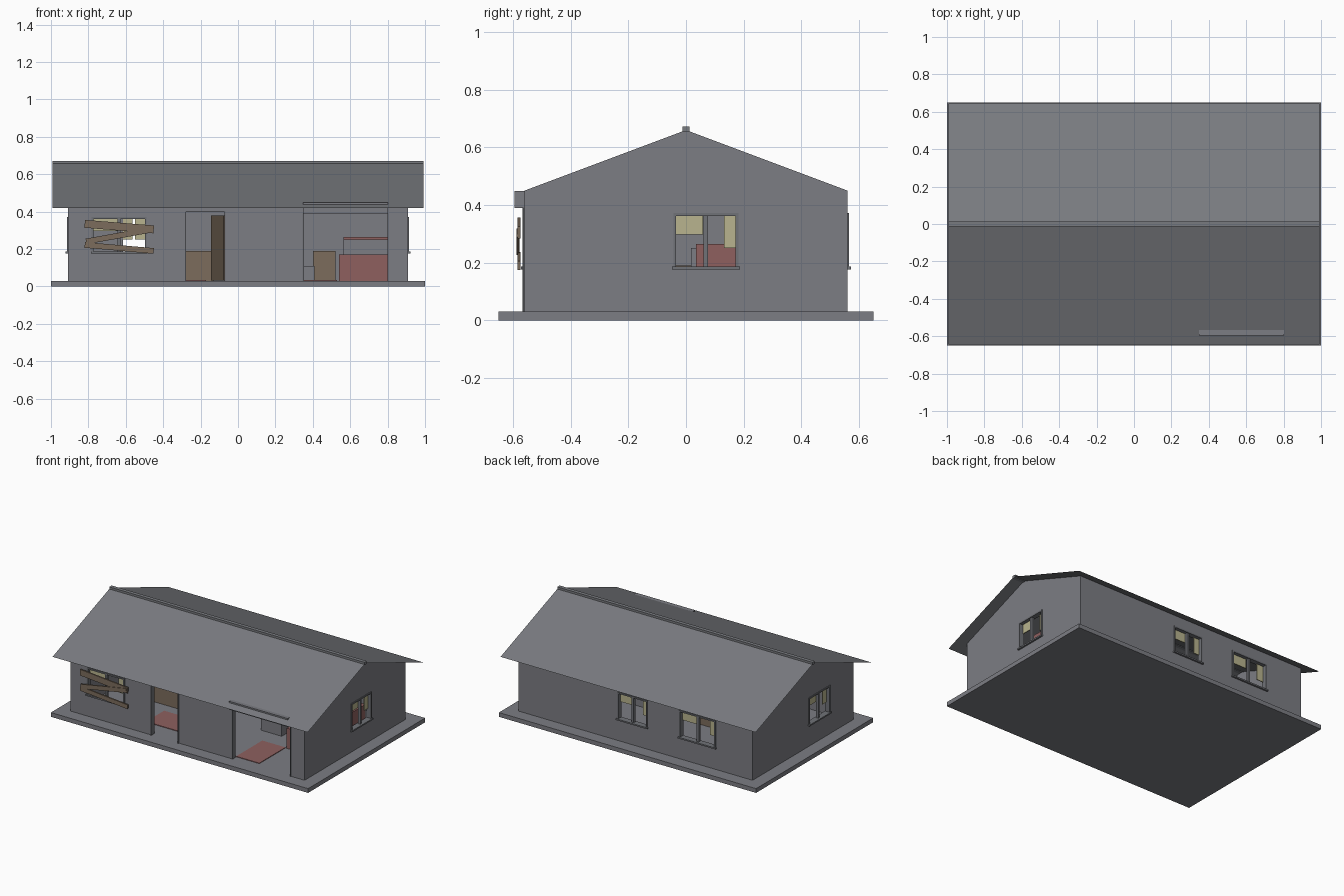
import bpy, bmesh, math
from mathutils import Matrix, Vector

if "Cube" in bpy.data.objects:
    bpy.data.objects.remove(bpy.data.objects["Cube"])


def material(name, r, g, b):
    m = bpy.data.materials.new(name)
    lin = [((c / 255 + 0.055) / 1.055) ** 2.4 for c in (r, g, b)]
    m.diffuse_color = (*lin, 1)
    m.use_nodes = True
    m.node_tree.nodes["Principled BSDF"].inputs["Base Color"].default_value = m.diffuse_color
    return m


GRAY = material("wall_gray", 124, 125, 131)
ROOF = material("roof_gray", 121, 123, 128)
TRIM = material("trim_gray", 112, 114, 119)
WOOD = material("wood_brown", 124, 108, 92)
DARK = material("door_brown", 108, 93, 78)
RED = material("faded_red", 142, 96, 95)
CLOTH = material("curtain_yellow", 184, 180, 142)


def mesh_object(name, bm, mat):
    me = bpy.data.meshes.new(name)
    bmesh.ops.recalc_face_normals(bm, faces=bm.faces)
    bm.to_mesh(me)
    bm.free()
    ob = bpy.data.objects.new(name, me)
    bpy.context.collection.objects.link(ob)
    if mat:
        me.materials.append(mat)
    return ob


def add_box(bm, x0, x1, y0, y1, z0, z1, matrix=Matrix()):
    size = Matrix.Diagonal((x1 - x0, y1 - y0, z1 - z0, 1))
    place = Matrix.Translation(((x0 + x1) / 2, (y0 + y1) / 2, (z0 + z1) / 2))
    bmesh.ops.create_cube(bm, size=1, matrix=matrix @ place @ size)


def boxes(name, mat, *dims, matrix=Matrix()):
    bm = bmesh.new()
    for d in dims:
        add_box(bm, *d, matrix=matrix)
    return mesh_object(name, bm, mat)


HX, HY, T = 0.91, 0.56, 0.03        # wall half sizes and thickness
RIDGE, SLOPE = 0.66, 0.375
Z0 = 0.03                           # top of the slab
EAVE = RIDGE - SLOPE * HY

# Foundation slab
boxes("foundation_slab", GRAY, (-1, 1, -0.65, 0.65, 0, Z0))

# Gabled wall block, hollowed and pierced by cutters
bm = bmesh.new()
profile = [(-HY, Z0), (HY, Z0), (HY, EAVE), (0, RIDGE), (-HY, EAVE)]
face = bm.faces.new([bm.verts.new((-HX, y, z)) for y, z in profile])
ext = bmesh.ops.extrude_face_region(bm, geom=[face])
bmesh.ops.translate(bm, vec=(2 * HX, 0, 0),
                    verts=[v for v in ext["geom"] if isinstance(v, bmesh.types.BMVert)])
walls = mesh_object("walls", bm, GRAY)


def cut(name, *dims, matrix=Matrix()):
    c = boxes(name, None, *dims, matrix=matrix)
    c.hide_render = True
    c.hide_set(True)
    mod = walls.modifiers.new(name, 'BOOLEAN')
    mod.operation, mod.solver, mod.object = 'DIFFERENCE', 'EXACT', c


cut("room_cutter", (-HX + T, HX - T, -HY + T, HY - T, -0.1, 0.9))
cut("front_door_cutter", (-0.28, -0.07, -0.65, -0.48, -0.1, 0.40))
cut("wide_door_cutter", (0.35, 0.80, -0.65, -0.48, -0.1, 0.41))


# Windows: local x runs along the wall, local -y points outward
def window(name, angle, centre, width):
    w, lo, hi = width / 2, 0.182, 0.365
    m = Matrix.Translation(centre) @ Matrix.Rotation(math.radians(angle), 4, 'Z')
    cut(name + "_cutter", (-w, w, -0.1, 0.1, lo, hi), matrix=m)
    b = 0.007
    boxes(name + "_frame", TRIM,
          (-w - b, -w + 0.003, -0.005, T, lo, hi + b),
          (w - 0.003, w + b, -0.005, T, lo, hi + b),
          (-w, w, -0.005, T, hi - 0.003, hi + b),
          (-0.008, 0.008, 0.002, 0.02, lo, hi),
          (-w - 0.012, w + 0.012, -0.012, T, lo - 0.006, lo + 0.004), matrix=m)
    boxes(name + "_curtains", CLOTH,
          (-w, -0.01, 0.02, 0.026, hi - 0.068, hi),
          (w * 0.6, w, 0.02, 0.026, hi - 0.115, hi), matrix=m)


window("front_window", 0, (-0.635, -HY, 0), 0.28)
window("right_window", 90, (HX, 0.069, 0), 0.212)
window("back_window_wide", 180, (-0.482, HY, 0), 0.27)
window("back_window_small", 180, (0.024, HY, 0), 0.22)
window("left_window", -90, (-HX, -0.18, 0), 0.22)

# Roof sheet and ridge cap
bm = bmesh.new()
rows = [[bm.verts.new((x, y, RIDGE + 0.002 - SLOPE * abs(y))) for x in (-0.992, 0.992)]
        for y in (-0.643, 0, 0.643)]
for a, b in zip(rows, rows[1:]):
    bm.faces.new((a[0], a[1], b[1], b[0]))
mesh_object("roof", bm, ROOF)
boxes("ridge_cap", ROOF, (-0.992, 0.992, -0.013, 0.013, 0.653, 0.672))

# Shutter housing over the wide opening
boxes("shutter_housing", GRAY, (0.347, 0.803, -0.595, -0.558, 0.39, 0.449))

# Thin casings beside both front openings
boxes("front_door_casing", TRIM,
      (-0.284, -0.278, -0.567, -0.53, Z0, 0.404), (-0.072, -0.066, -0.567, -0.53, Z0, 0.404),
      (-0.284, -0.066, -0.567, -0.53, 0.398, 0.404))
boxes("wide_door_casing", TRIM,
      (0.346, 0.352, -0.564, -0.53, Z0, 0.39), (0.798, 0.804, -0.564, -0.53, Z0, 0.39))

# Door leaf standing open inward
hinge = Matrix.Translation((-0.078, -0.54, 0)) @ Matrix.Rotation(math.radians(-71), 4, 'Z')
boxes("front_door", DARK, (-0.2, 0, 0, 0.012, Z0 + 0.002, 0.38), matrix=hinge)

# Boards nailed over the front window
for i, (za, zb, length) in enumerate([(0.335, 0.305, 0.37), (0.24, 0.305, 0.36), (0.222, 0.19, 0.37)]):
    y = -0.579 - 0.004 * (i == 1)
    tilt = math.atan2(zb - za, length)
    m = Matrix.Translation((-0.635, y, (za + zb) / 2)) @ Matrix.Rotation(-tilt, 4, 'Y')
    h = 0.015 if i else 0.021
    boxes(f"window_board_{i + 1}", WOOD, (-length / 2, length / 2, -0.005, 0.005, -h, h), matrix=m)

# Sofa: seat, back and loose cushion
boxes("sofa", RED, (0.54, 0.86, -0.23, 0.19, Z0, 0.172), (0.565, 0.86, 0.035, 0.19, 0.172, 0.265))
boxes("sofa_cushion", GRAY, (0.565, 0.85, 0.018, 0.035, 0.172, 0.25))

# Rugs
boxes("living_rug", RED, (0.35, 0.53, -0.52, -0.23, Z0, Z0 + 0.004))
boxes("entry_rug", RED, (-0.42, -0.17, -0.42, -0.22, Z0, Z0 + 0.004))

# Cabinets and low table
boxes("tall_cabinet", WOOD, (0.40, 0.52, 0.25, 0.42, Z0, 0.19))
boxes("low_table", GRAY, (0.25, 0.41, -0.10, 0.06, Z0, 0.11))
boxes("long_cabinet", WOOD, (-0.55, -0.13, -0.14, 0.06, Z0, 0.19))
